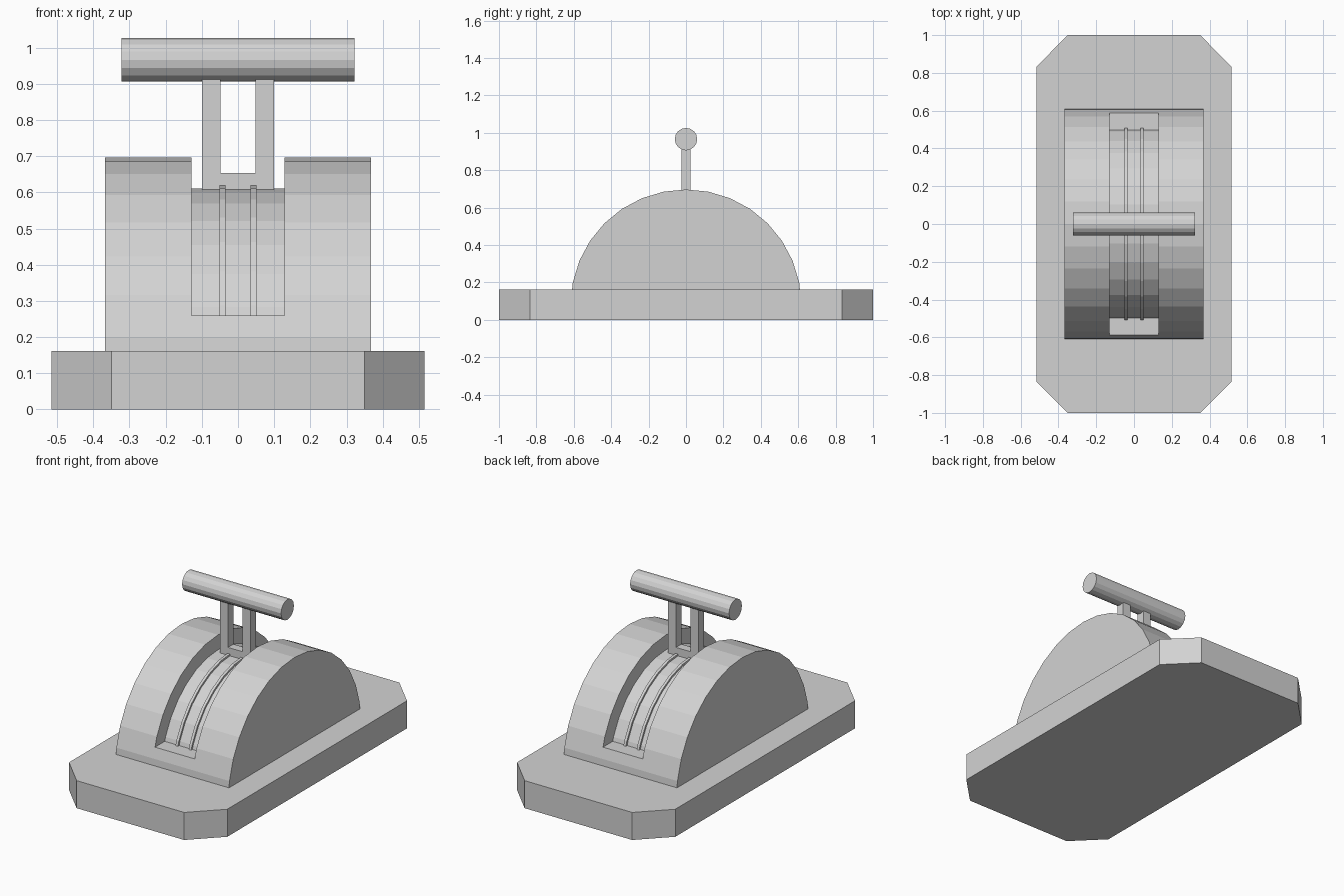
import bpy, bmesh, math

if "Cube" in bpy.data.objects:
    bpy.data.objects.remove(bpy.data.objects["Cube"])

mat = bpy.data.materials.new("light grey")
mat.diffuse_color = (0.65, 0.65, 0.65, 1)
mat.use_nodes = True
mat.node_tree.nodes["Principled BSDF"].inputs["Base Color"].default_value = mat.diffuse_color

PLACE = {
    "x": lambda a, b, t: (t, a, b),
    "y": lambda a, b, t: (a, t, b),
    "z": lambda a, b, t: (a, b, t),
}


def prism(name, pts, axis, lo, hi):
    """Extrude a 2D outline along an axis between lo and hi."""
    bm = bmesh.new()
    rings = [[bm.verts.new(PLACE[axis](a, b, t)) for a, b in pts] for t in (lo, hi)]
    bm.faces.new(rings[0])
    bm.faces.new(rings[1])
    n = len(pts)
    for i in range(n):
        j = (i + 1) % n
        bm.faces.new((rings[0][i], rings[0][j], rings[1][j], rings[1][i]))
    bmesh.ops.recalc_face_normals(bm, faces=bm.faces)
    me = bpy.data.meshes.new(name)
    bm.to_mesh(me)
    bm.free()
    me.materials.append(mat)
    ob = bpy.data.objects.new(name, me)
    bpy.context.collection.objects.link(ob)
    return ob


def arch(r, cut, cz=0.08, sides=32):
    """Upper part of a polygonal circle (y, z), clipped flat at height cut."""
    ring = [(r * math.cos(2 * math.pi * k / sides), cz + r * math.sin(2 * math.pi * k / sides))
            for k in range(sides // 2 + 1)]
    out = []
    for p, q in zip(ring, ring[1:]):
        if p[1] > cut:
            out.append(p)
        if (p[1] > cut) != (q[1] > cut):
            f = (cut - p[1]) / (q[1] - p[1])
            out.append((p[0] + f * (q[0] - p[0]), cut))
    return out


# base plate with cut corners
prism("base_plate", [(0.35, -1), (0.515, -0.835), (0.515, 0.835), (0.35, 1),
                     (-0.35, 1), (-0.515, 0.835), (-0.515, -0.835), (-0.35, -1)], "z", 0, 0.162)

# domed housing with a curved slot cut along the middle
FLOOR = 0.26
housing = prism("housing", arch(0.617, 0.16), "x", -0.368, 0.368)
cutter = prism("slot_cutter", arch(0.53, FLOOR) +
               [(-0.9, FLOOR), (-0.9, 0.9), (0.9, 0.9), (0.9, FLOOR)], "x", -0.129, 0.129)
cutter.hide_render = True
mod = housing.modifiers.new("slot", "BOOLEAN")
mod.operation = "DIFFERENCE"
mod.solver = "EXACT"
mod.object = cutter
bpy.context.view_layer.objects.active = housing
bpy.ops.object.modifier_apply(modifier=mod.name)
bpy.data.objects.remove(cutter)

# two thin raised rails in the slot
for side, x in (("left", -0.043), ("right", 0.043)):
    prism(side + "_rail", arch(0.541, FLOOR) + arch(0.52, FLOOR)[::-1], "x", x - 0.008, x + 0.008)

# forked lever
prism("lever_fork", [(-0.099, 0.605), (0.099, 0.605), (0.099, 0.93), (0.048, 0.93),
                     (0.048, 0.654), (-0.048, 0.654), (-0.048, 0.93), (-0.099, 0.93)],
      "y", -0.025, 0.025)

# round grip across the top
prism("grip", [(0.06 * math.cos(math.pi * k / 8), 0.966 + 0.06 * math.sin(math.pi * k / 8))
               for k in range(16)], "x", -0.322, 0.322)
